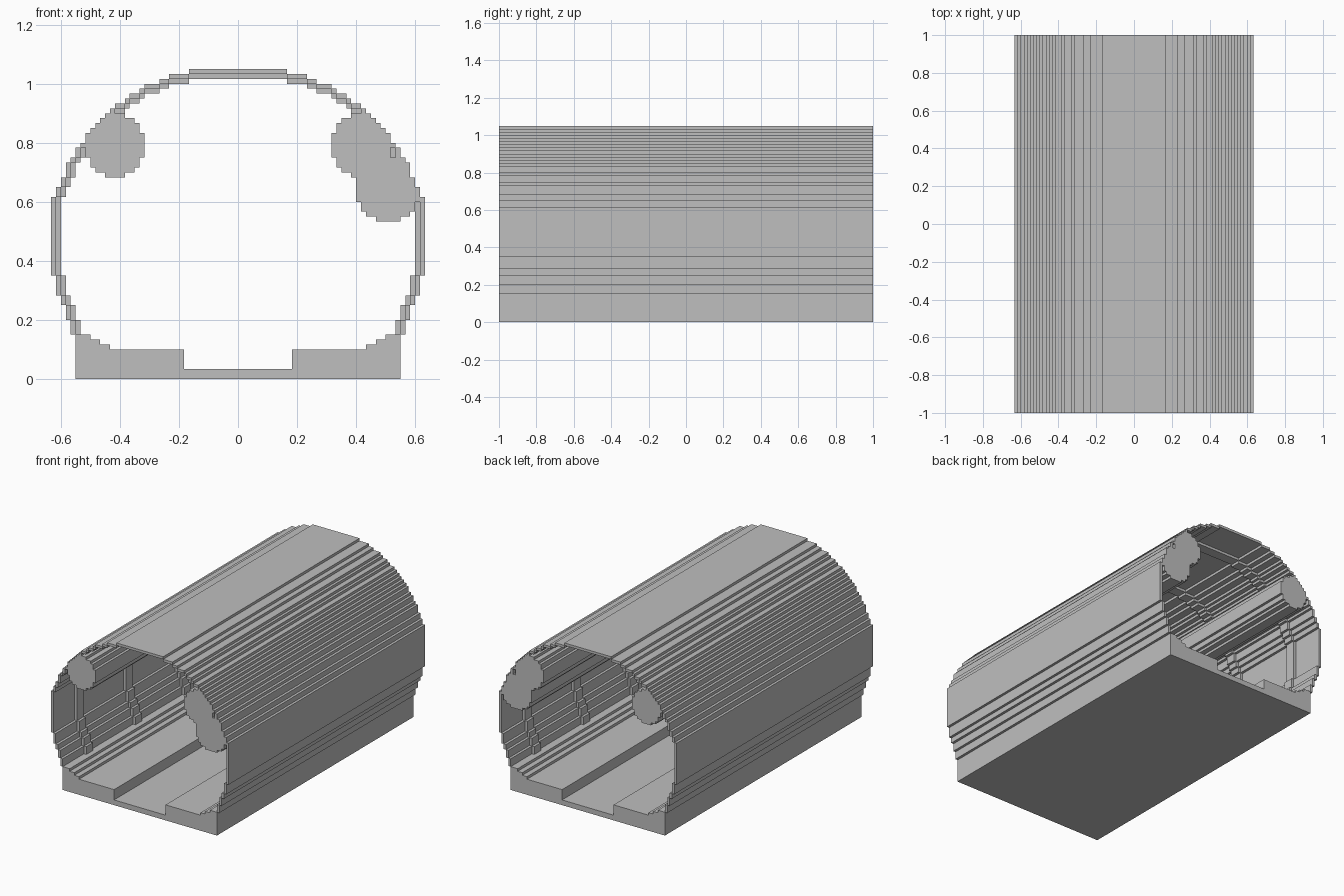
import bpy
import bmesh

cube = bpy.data.objects.get("Cube")
if cube:
    bpy.data.objects.remove(cube)

U = 1 / 60      # size of one grid cell
HALF = 60       # half length in cells

grey = bpy.data.materials.new("concrete_grey")
grey.use_nodes = True
colour = (0.52, 0.52, 0.52, 1)
grey.diffuse_color = colour
grey.node_tree.nodes["Principled BSDF"].inputs["Base Color"].default_value = colour


def extrude_cells(name, cells, y0, y1):
    """Extrude a set of (x, z) grid cells along y into one clean mesh."""
    bm = bmesh.new()

    def quad(*points):
        bm.faces.new([bm.verts.new((x * U, y * U, z * U)) for x, y, z in points])

    for x, z in sorted(cells):
        ring = [(x, z), (x + 1, z), (x + 1, z + 1), (x, z + 1)]
        quad(*[(a, y0, b) for a, b in ring])
        quad(*[(a, y1, b) for a, b in reversed(ring)])
        for i, (dx, dz) in enumerate([(0, -1), (1, 0), (0, 1), (-1, 0)]):
            if (x + dx, z + dz) not in cells:
                (ax, az), (bx, bz) = ring[i], ring[(i + 1) % 4]
                quad((bx, y0, bz), (ax, y0, az), (ax, y1, az), (bx, y1, bz))
    bmesh.ops.remove_doubles(bm, verts=bm.verts[:], dist=U / 10)
    bmesh.ops.dissolve_limit(bm, angle_limit=0.01, verts=bm.verts[:], edges=bm.edges[:])
    mesh = bpy.data.meshes.new(name)
    bm.to_mesh(mesh)
    bm.free()
    mesh.materials.append(grey)
    obj = bpy.data.objects.new(name, mesh)
    bpy.context.collection.objects.link(obj)
    return obj


def span(half, rows, inner=0):
    """Mirrored cells from inner to half on the given rows."""
    return {(x, z) for z in rows for x in range(-half, half)
            if x >= inner or x < -inner}


def fill(widths):
    return {(x, z) for z, w in widths.items() for x in range(-w, w)}


def shrink(widths):
    """Move a stepped outline inward by one cell."""
    return {z: min(w - 1, widths[z + 1]) for z, w in widths.items() if z + 1 in widths}


def disc(cx, cz, r2):
    return {(x, z) for x in range(int(cx) - 8, int(cx) + 8)
            for z in range(int(cz) - 8, int(cz) + 8)
            if (x + 0.5 - cx) ** 2 + (z + 0.5 - cz) ** 2 <= r2}


# Stepped vault outline: (half width, top of that step)
steps = [(34, 12), (35, 15), (36, 17), (37, 21), (38, 37), (37, 39), (36, 41),
         (35, 44), (34, 45), (33, 47), (32, 48), (31, 50), (30, 51), (29, 52),
         (28, 53), (27, 54), (26, 55), (25, 56), (23, 57), (22, 58), (20, 59),
         (19, 60), (16, 61), (14, 62), (10, 63)]
outer, row = {}, 9
for half, top in steps:
    while row < top:
        outer[row] = half
        row += 1
middle = shrink(outer)
inner = shrink(middle)

# Floor slab with central channel and stepped edges
floor = span(33, range(2)) | span(33, range(2, 6), 11)
for z, edge in ((6, 26), (7, 28), (8, 30)):
    floor |= span(33, [z], edge)
extrude_cells("floor_slab", floor, -HALF, HALF)

# Thin outer shell
extrude_cells("vault_shell", fill(outer) - fill(middle), -HALF, HALF)

# Ducts running the full length
left_ducts = disc(25, 47.5, 39.06) | disc(30.5, 38.5, 41)
right_duct = disc(-25, 47.5, 39.06)
ducts = (left_ducts | right_duct) & fill(middle)
extrude_cells("left_ducts", left_ducts & ducts, -HALF, HALF)
extrude_cells("right_duct", right_duct & ducts, -HALF, HALF)

# Inner ribs
rib = fill(middle) - fill(inner) - ducts
for n, y in enumerate((-45, -15, 15, 45), 1):
    extrude_cells(f"vault_rib_{n}", rib, y - 2, y + 2)
